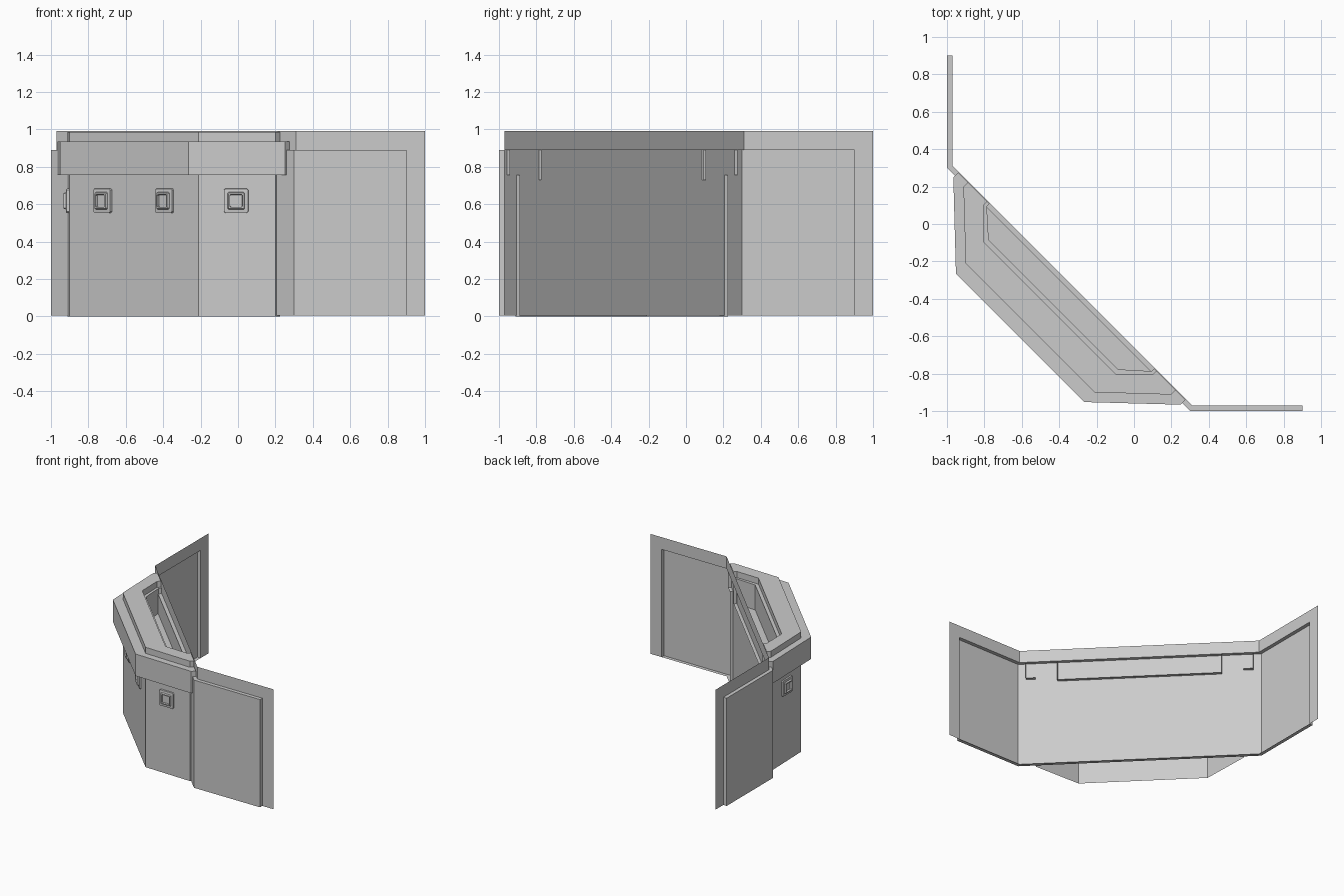
import bpy
import bmesh
from mathutils import Vector

old = bpy.data.objects.get("Cube")
if old:
    bpy.data.objects.remove(old, do_unlink=True)

# One flat grey for everything
GREY = (0.6, 0.6, 0.6, 1.0)
mat = bpy.data.materials.new("plain_grey")
mat.use_nodes = True
mat.diffuse_color = GREY
bsdf = mat.node_tree.nodes["Principled BSDF"]
bsdf.inputs["Base Color"].default_value = GREY
bsdf.inputs["Roughness"].default_value = 0.8


def loft(bm, rows, closed=False, cap=False):
    """Skin a list of equally long point rows, optionally filling the last one."""
    rings = [[bm.verts.new(p) for p in row] for row in rows]
    n = len(rings[0])
    for a, b in zip(rings, rings[1:]):
        for k in range(n if closed else n - 1):
            j = (k + 1) % n
            bm.faces.new((a[k], b[k], b[j], a[j]))
    if cap:
        bm.faces.new(rings[-1][::-1])


def finish(name, bm):
    bmesh.ops.remove_doubles(bm, verts=bm.verts, dist=0.0005)
    mesh = bpy.data.meshes.new(name)
    bm.to_mesh(mesh)
    bm.free()
    mesh.materials.append(mat)
    obj = bpy.data.objects.new(name, mesh)
    bpy.context.collection.objects.link(obj)
    return obj


def mirrored(half):
    """Complete a plan outline across the diagonal x = y."""
    return half + [(y, x) for x, y in reversed(half)]


def at(path, z):
    return [(x, y, z) for x, y in path]


# Wall: thin sheet with a pushed-out panel, bent around the corner
LOW, SHELF, TOP = 0.005, 0.89, 0.99
outer = mirrored([(0.9, -1), (0.3, -1)])
inner = mirrored([(0.9, -0.97), (0.31, -0.97)])
stepped = mirrored([(1, -0.97), (0.9, -0.97), (0.9, -1), (0.3, -1)])
band = mirrored([(1, -0.97), (0.9, -0.97), (0.31, -0.97)])
bm = bmesh.new()
loft(bm, [at(stepped, LOW), at(stepped, SHELF)])
loft(bm, [at(inner, LOW), at(outer, LOW)])
loft(bm, [at(outer, SHELF), at(inner, SHELF)])
loft(bm, [at(band, SHELF), at(band, TOP)])
finish("corner_wall", bm)


# Turret: open-backed shell whose ends run through the wall panel
def outline(end, corner):
    t = (-0.665 - end[0] - end[1]) / 2
    return mirrored([(end[0] + t, end[1] + t), end, corner])


body = outline((0.2, -0.912), (-0.21, -0.9))
collar = outline((0.25, -0.966), (-0.265, -0.952))
rim = outline((0.1, -0.806), (-0.097, -0.802))
tub = outline((0.093, -0.787), (-0.085, -0.777))
profile = [(body, 0), (body, 0.755), (collar, 0.755), (collar, 0.935),
           (body, 0.935), (body, 0.985), (rim, 0.985), (rim, 0.935),
           (tub, 0.935), (tub, 0.73)]
bm = bmesh.new()
loft(bm, [at(path, z) for path, z in profile], cap=True)
finish("turret", bm)

# Window blocks: stepped frame with a sunken pane
FRAME = [(0.066, -0.004), (0.064, 0.012), (0.046, 0.014),
         (0.042, 0.026), (0.034, 0.026), (0.032, 0.012)]


def window(name, x, y, normal):
    n = Vector(normal).normalized()
    up = Vector((0, 0, 1))
    side = up.cross(n)
    centre = Vector((x, y, 0.618))
    rows = []
    for half, depth in FRAME:
        c = half * 0.88
        ring = [(-half, -c), (-half, c), (-c, half), (c, half),
                (half, c), (half, -c), (c, -half), (-c, -half)]
        rows.append([centre + side * u + up * v + n * depth for u, v in ring])
    bm = bmesh.new()
    loft(bm, rows, closed=True, cap=True)
    finish(name, bm)


window("front_window", -0.01, -0.906, (0, -1, 0))
window("side_window", -0.906, -0.01, (-1, 0, 0))
window("diagonal_window_front", -0.39, -0.72, (-1, -1, 0))
window("diagonal_window_side", -0.72, -0.39, (-1, -1, 0))
